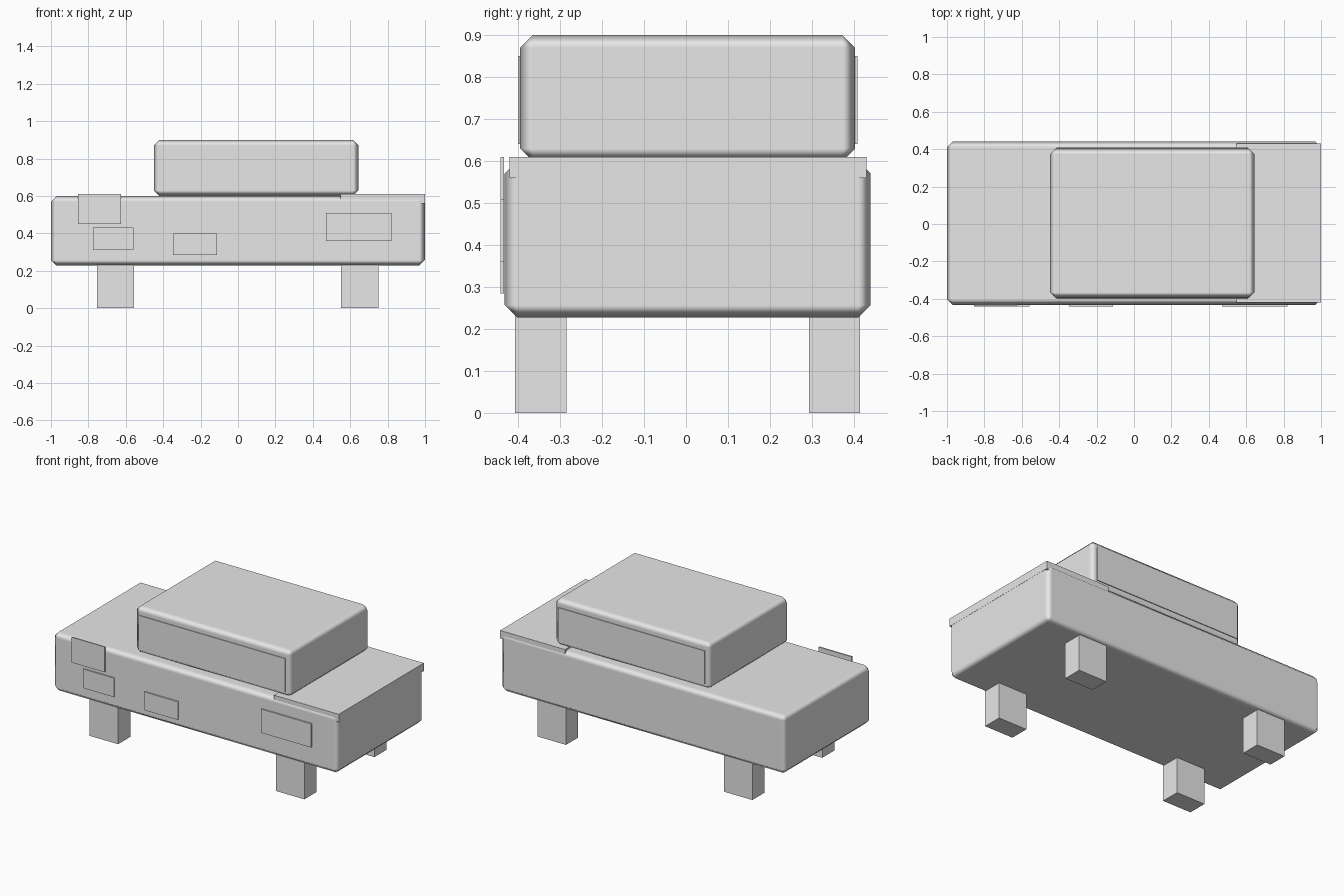
import bpy

cube = bpy.data.objects.get("Cube")
if cube:
    bpy.data.objects.remove(cube, do_unlink=True)

grey = bpy.data.materials.new("light_grey")
grey.use_nodes = True
grey.diffuse_color = (0.8, 0.8, 0.8, 1)
grey.node_tree.nodes["Principled BSDF"].inputs["Base Color"].default_value = (0.8, 0.8, 0.8, 1)


def box(name, x, y, z, bevel=0):
    """Box spanning the given (low, high) ranges, with an optional soft chamfer."""
    spans = (x, y, z)
    bpy.ops.mesh.primitive_cube_add(size=1, location=[(a + b) / 2 for a, b in spans])
    obj = bpy.context.object
    obj.name = name
    obj.scale = [b - a for a, b in spans]
    bpy.ops.object.transform_apply(location=False, rotation=False, scale=True)
    obj.data.materials.append(grey)
    if bevel:
        bpy.ops.object.shade_smooth()
        mod = obj.modifiers.new("Bevel", "BEVEL")
        mod.width = bevel
        mod.segments = 1
        mod.harden_normals = True
    return obj


# Main volumes
box("body", (-1, 0.999), (-0.432, 0.44), (0.227, 0.6), 0.03)
box("cabin", (-0.45, 0.645), (-0.395, 0.403), (0.6, 0.9), 0.03)

# Lid over the +x end of the body
box("end_lid", (0.547, 1), (-0.42, 0.43), (0.56, 0.61))

# Cabin side windows
box("front_window", (-0.415, 0.61), (-0.4, -0.393), (0.64, 0.85))
box("back_window", (-0.415, 0.61), (0.401, 0.408), (0.64, 0.85))

# Thin panels on the front side of the body
panels = {
    "corner_panel": ((-0.855, -0.625), (0.45, 0.61)),
    "lower_panel": ((-0.775, -0.56), (0.31, 0.43)),
    "middle_panel": ((-0.347, -0.112), (0.285, 0.4)),
    "large_panel": ((0.47, 0.82), (0.36, 0.51)),
}
for name, (x, z) in panels.items():
    box(name, x, (-0.442, -0.433), z)

# Four square legs, reaching slightly into the body
for x_name, x in (("right", -0.655), ("left", 0.65)):
    for y_name, y in (("front", -0.346), ("back", 0.354)):
        box(f"{y_name}_{x_name}_leg", (x - 0.1, x + 0.1), (y - 0.061, y + 0.061), (0, 0.25))
